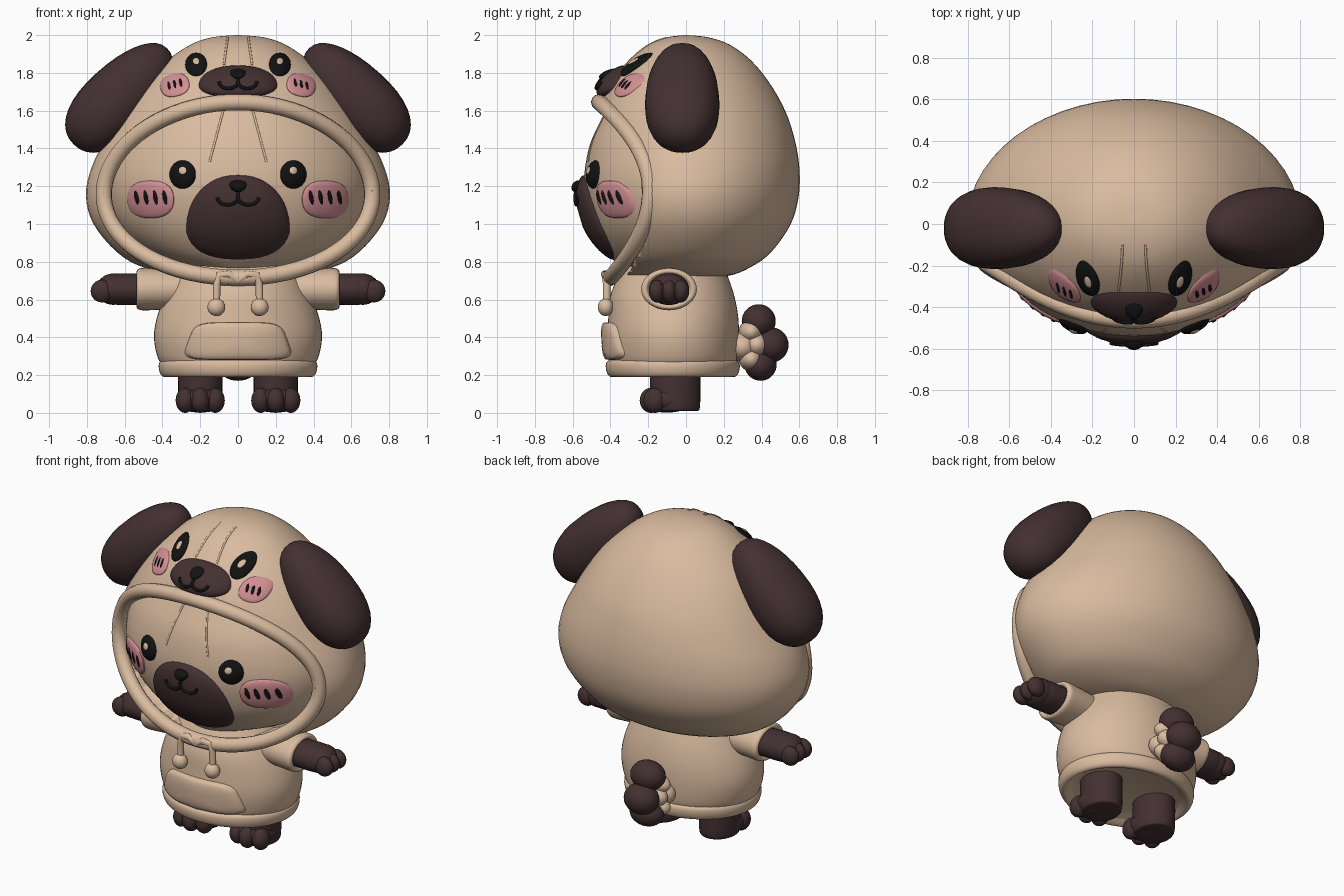
import bpy, bmesh, math
from math import sin, cos, pi
from mathutils import Vector, Matrix
from mathutils.bvhtree import BVHTree

if "Cube" in bpy.data.objects:
    bpy.data.objects.remove(bpy.data.objects["Cube"])


def material(name, rgb):
    m = bpy.data.materials.new(name)
    m.use_nodes = True
    m.diffuse_color = (*rgb, 1)
    m.node_tree.nodes["Principled BSDF"].inputs["Base Color"].default_value = (*rgb, 1)
    return m


TAN = material("fawn", (0.70, 0.50, 0.35))
BROWN = material("dark_brown", (0.058, 0.030, 0.031))
PINK = material("blush_pink", (0.66, 0.28, 0.30))
BLACK = material("black", (0.006, 0.006, 0.006))
SIDES = (("left", 1), ("right", -1))


def finish(name, bm, mat, angle=50):
    bmesh.ops.recalc_face_normals(bm, faces=bm.faces)
    me = bpy.data.meshes.new(name)
    bm.to_mesh(me)
    bm.free()
    ob = bpy.data.objects.new(name, me)
    bpy.context.collection.objects.link(ob)
    me.materials.append(mat)
    select(ob)
    bpy.ops.object.shade_smooth_by_angle(angle=math.radians(angle))
    return ob


def select(ob):
    bpy.ops.object.select_all(action="DESELECT")
    ob.select_set(True)
    bpy.context.view_layer.objects.active = ob


def refine(rows, n):
    """Catmull-Rom interpolation of profile rows."""
    out = []
    for i in range(len(rows) - 1):
        a, b, c, d = (Vector(rows[min(max(k, 0), len(rows) - 1)]) for k in range(i - 1, i + 3))
        for s in range(n):
            t = s / n
            out.append(b + (c - a) * t / 2 + (a * 2 - b * 5 + c * 4 - d) * t * t / 2
                       + (b * 3 - a - c * 3 + d) * t ** 3 / 2)
    return out + [Vector(rows[-1])]


def loft(name, rows, mat, mid=0.0, n=4, seg=56, place=None):
    """Oval rings from rows of height, half width, front y, back y."""
    bm = bmesh.new()
    rings = []
    for z, w, f, b in refine(rows, n):
        ring = []
        for k in range(seg):
            s = sin(2 * pi * k / seg)
            y = mid + s * ((b - mid) if s > 0 else (mid - f))
            p = Vector((w * cos(2 * pi * k / seg), y, z))
            ring.append(bm.verts.new(place(p) if place else p))
        rings.append(ring)
    for r, q in zip(rings, rings[1:]):
        for k in range(seg):
            bm.faces.new((r[k], r[(k + 1) % seg], q[(k + 1) % seg], q[k]))
    bm.faces.new(rings[0])
    bm.faces.new(rings[-1])
    return finish(name, bm, mat)


def ball(name, loc, size, mat, turn=0.0, taper=0.0, power=1.0):
    bm = bmesh.new()
    bmesh.ops.create_uvsphere(bm, u_segments=28, v_segments=18, radius=1)
    for v in bm.verts:
        c = Vector([math.copysign(abs(e) ** power, e) for e in v.co])
        k = 1 - taper * c.z
        v.co = Vector((c.x * k * size[0], c.y * k * size[1], c.z * size[2]))
    bm.transform(Matrix.Translation(loc) @ Matrix.Rotation(turn, 4, "Y"))
    return finish(name, bm, mat)


def skin(ob):
    """Front surface lookup: y for a given x, z."""
    me = ob.data
    tree = BVHTree.FromPolygons([v.co for v in me.vertices], [p.vertices for p in me.polygons])

    def y_at(x, z):
        hit = tree.ray_cast(Vector((x, -3, z)), Vector((0, 1, 0)))[0]
        return hit.y if hit else tree.find_nearest(Vector((x, -1, z)))[0].y
    return y_at


def patch(name, on, x, z, rx, rz, high, mat, turn=0.0, taper=0.0, square=2.0, puff=2.0):
    """Raised oval that follows the front of another part."""
    y_at, bm, rings, seg, n = skin(on), bmesh.new(), [], 40, 7
    for i in range(1, n + 1):
        r, ring = sin(i / n * pi / 2), []
        for k in range(seg):
            c, s = cos(2 * pi * k / seg), sin(2 * pi * k / seg)
            v = r * math.copysign(abs(s) ** (2 / square), s)
            u = r * math.copysign(abs(c) ** (2 / square), c) * (1 - taper * v)
            px = x + u * rx * cos(turn) - v * rz * sin(turn)
            pz = z + u * rx * sin(turn) + v * rz * cos(turn)
            lift = high * max(0, 1 - r ** puff) ** (1 / puff)
            ring.append(bm.verts.new((px, y_at(px, pz) - lift + (0.004 if i == n else 0), pz)))
        rings.append(ring)
    bm.faces.new(rings[0])
    for r, q in zip(rings, rings[1:]):
        for k in range(seg):
            bm.faces.new((r[k], r[(k + 1) % seg], q[(k + 1) % seg], q[k]))
    return finish(name, bm, mat, 60)


def tube(name, pts, radius, mat, closed=False):
    cu = bpy.data.curves.new(name, "CURVE")
    cu.dimensions, cu.bevel_depth, cu.bevel_resolution, cu.use_fill_caps = "3D", radius, 4, True
    sp = cu.splines.new("POLY")
    sp.points.add(len(pts) - 1)
    for q, p in zip(sp.points, pts):
        q.co = (*p, 1)
    sp.use_cyclic_u = closed
    ob = bpy.data.objects.new(name, cu)
    bpy.context.collection.objects.link(ob)
    cu.materials.append(mat)
    select(ob)
    bpy.ops.object.convert(target="MESH")
    bpy.ops.object.shade_smooth_by_angle(angle=math.radians(50))


def features(tag, on, snout, eye, cheek, nose, mouth, marks):
    """Snout, nose, mouth, eyes and striped cheeks on one face."""
    muzzle = patch(tag + "_snout", on, *snout, BROWN, taper=0.16, square=2.3)
    patch(tag + "_nose", muzzle, 0, *nose, 0.03, BLACK, taper=-0.25)
    y_at, (mz, w) = skin(muzzle), mouth
    for side, s in SIDES:
        arc = [(s * w * (1 - cos(a)) / 2, mz - w * 0.35 * sin(a)) for a in (i * pi / 10 for i in range(11))]
        tube(f"{tag}_mouth_{side}", [(x, y_at(x, z) - 0.005, z) for x, z in [(0, nose[0])] + arc], 0.009, BLACK)
        ex, ez, er = eye
        iris = patch(f"{tag}_eye_{side}", on, s * ex, ez, er, er * 1.08, 0.035, BLACK)
        patch(f"{tag}_eye_glint_{side}", iris, s * ex, ez + er * 0.3, er * 0.3, er * 0.3, 0.007, TAN)
        cx, cz, rx, rz, turn = cheek
        blush = patch(f"{tag}_cheek_{side}", on, s * cx, cz, rx, rz, 0.022, PINK, turn=s * turn, square=2.4, puff=3)
        for i in range(marks):
            dx = (i - (marks - 1) / 2) * rx * 0.4
            patch(f"{tag}_cheek_mark_{side}", blush, s * cx + dx, cz + rz * 0.1 + s * dx * sin(turn),
                  rx * 0.09, rz * 0.38, 0.008, BLACK, turn=0.2)


# Hood and face
hood = loft("hood", [
    (0.715, 0.02, -0.05, 0.03), (0.725, 0.3, -0.35, 0.22), (0.77, 0.5, -0.4, 0.34), (0.85, 0.64, -0.44, 0.45),
    (1.0, 0.765, -0.48, 0.555), (1.15, 0.805, -0.5, 0.597), (1.3, 0.775, -0.5, 0.6), (1.45, 0.7, -0.49, 0.575),
    (1.6, 0.61, -0.47, 0.525), (1.75, 0.5, -0.4, 0.44), (1.87, 0.37, -0.3, 0.34), (1.95, 0.25, -0.2, 0.23),
    (1.988, 0.14, -0.1, 0.12), (2.0, 0.01, -0.01, 0.01)], TAN)
face = loft("face", [
    (0.76, 0.25, -0.33, 0.1), (0.85, 0.48, -0.42, 0.1), (1.0, 0.64, -0.5, 0.1), (1.2, 0.7, -0.54, 0.1),
    (1.4, 0.66, -0.515, 0.1), (1.55, 0.57, -0.45, 0.1), (1.66, 0.45, -0.38, 0.1), (1.75, 0.3, -0.25, 0.1)], TAN)
features("face", face, (0, 1.035, 0.27, 0.225, 0.055), (0.293, 1.262, 0.07),
         (0.463, 1.13, 0.125, 0.1, 0.0), (1.2, 0.045, 0.032), (1.14, 0.11), 4)
features("hood", hood, (0, 1.755, 0.205, 0.085, 0.06), (0.222, 1.845, 0.058),
         (0.335, 1.735, 0.078, 0.06, -0.25), (1.795, 0.04, 0.028), (1.752, 0.1), 3)

# Brow creases
for side, s in SIDES:
    for tag, on, lo, hi in (("face", face, (0.15, 1.33), (0.07, 1.63)), ("hood", hood, (0.075, 1.84), (0.055, 1.985))):
        y_at = skin(on)
        line = [Vector(lo).lerp(Vector(hi), i / 12) for i in range(13)]
        tube(f"{tag}_crease_{side}", [(s * p.x, y_at(s * p.x, p.y) + 0.002, p.y) for p in line], 0.006, TAN)

# Hood opening and its rolled rim
rim = []
for i in range(72):
    c, s = cos(2 * pi * i / 72), sin(2 * pi * i / 72)
    rim.append(Vector((0.71 * c * (1 - 0.05 * s), -0.19 - (0.27 if s > 0 else 0.21) * s * s, 1.18 + 0.465 * s)))
bm = bmesh.new()
ends = [[bm.verts.new((p.x, y, p.z)) for p in rim] for y in (-1, -0.08)]
for i in range(72):
    j = (i + 1) % 72
    bm.faces.new((ends[0][i], ends[0][j], ends[1][j], ends[1][i]))
for e in ends:
    bm.faces.new(e)
cutter = finish("opening_cutter", bm, TAN)
cutter.hide_render = True
cut = hood.modifiers.new("opening", "BOOLEAN")
cut.operation, cut.object, cut.solver = "DIFFERENCE", cutter, "EXACT"
select(hood)
bpy.ops.object.modifier_apply(modifier="opening")
bpy.data.objects.remove(cutter)
tube("hood_rim", rim, 0.043, TAN, closed=True)

# Sweater body, hem and pocket
body = loft("sweater", [
    (0.23, 0.37, -0.37, 0.24), (0.28, 0.42, -0.4, 0.27), (0.4, 0.445, -0.415, 0.28), (0.52, 0.425, -0.41, 0.275),
    (0.64, 0.375, -0.395, 0.25), (0.78, 0.3, -0.33, 0.2)], TAN, mid=-0.07)
loft("hem", [(0.215, 0.34, -0.34, 0.2), (0.19, 0.385, -0.39, 0.25), (0.205, 0.41, -0.415, 0.275),
             (0.245, 0.42, -0.425, 0.285), (0.275, 0.41, -0.415, 0.275), (0.285, 0.37, -0.37, 0.23)], TAN, mid=-0.07)
patch("pocket", body, 0, 0.38, 0.265, 0.1, 0.035, TAN, taper=0.14, square=5, puff=5)

for side, s in SIDES:
    # Floppy ear
    ball(f"ear_{side}", (s * 0.622, -0.02, 1.675), (0.178, 0.195, 0.355), BROWN, turn=-s * 0.77, taper=0.13, power=0.9)

    # Sleeve, cuff and paw
    def along(p):
        return Vector((s * p.z, p.y, 0.655 + p.x))
    loft(f"sleeve_{side}", [(0.2, 0.1, -0.2, 0.02), (0.34, 0.105, -0.22, 0.04), (0.48, 0.112, -0.235, 0.055),
                            (0.525, 0.108, -0.235, 0.055), (0.535, 0.09, -0.21, 0.03), (0.5, 0.07, -0.19, 0.01)],
         TAN, mid=-0.09, seg=32, place=along)
    loft(f"wrist_{side}", [(0.46, 0.08, -0.19, 0.01), (0.64, 0.083, -0.195, 0.015), (0.67, 0.06, -0.16, -0.02)],
         BROWN, mid=-0.09, seg=32, place=along)
    ball(f"hand_{side}", (s * 0.66, -0.09, 0.655), (0.09, 0.105, 0.083), BROWN)
    for i in (-1, 0, 1):
        ball(f"finger_{side}", (s * 0.72, -0.09 + i * 0.065, 0.645), (0.06, 0.042, 0.06), BROWN)

    # Leg, foot and toes
    loft(f"leg_{side}", [(0.01, 0.1, -0.17, 0.06), (0.04, 0.115, -0.19, 0.075), (0.25, 0.118, -0.19, 0.075)],
         BROWN, mid=-0.06, seg=32, place=lambda p: p + Vector((s * 0.2, 0, 0)))
    ball(f"foot_{side}", (s * 0.2, -0.1, 0.07), (0.12, 0.12, 0.068), BROWN, power=0.85)
    for i in (-1, 0, 1):
        ball(f"toe_{side}", (s * 0.2 + i * 0.08, -0.185 + 0.02 * abs(i), 0.066), (0.05, 0.06, 0.066), BROWN)

    # Drawstring, with a bow of cord under the chin
    tube(f"drawstring_{side}", [(0, -0.42, 0.7), (s * 0.05, -0.43, 0.735), (s * 0.1, -0.425, 0.73),
                                (s * 0.112, -0.42, 0.68), (s * 0.115, -0.42, 0.56)], 0.02, TAN)
    ball(f"drawstring_bead_{side}", (s * 0.115, -0.425, 0.56), (0.047, 0.042, 0.047), TAN)

# Fluffy tail: dark outer lobes around a fawn tuft
for y, z, r in ((0.385, 0.485, 0.09), (0.45, 0.36, 0.093), (0.395, 0.255, 0.085)):
    ball("tail_lobe", (0, y, z), (0.11, r, r), BROWN)
for y, z, r in ((0.345, 0.43, 0.065), (0.375, 0.36, 0.07), (0.345, 0.285, 0.065), (0.3, 0.35, 0.08)):
    ball("tail_tuft", (0, y, z), (0.125, r, r), TAN)
